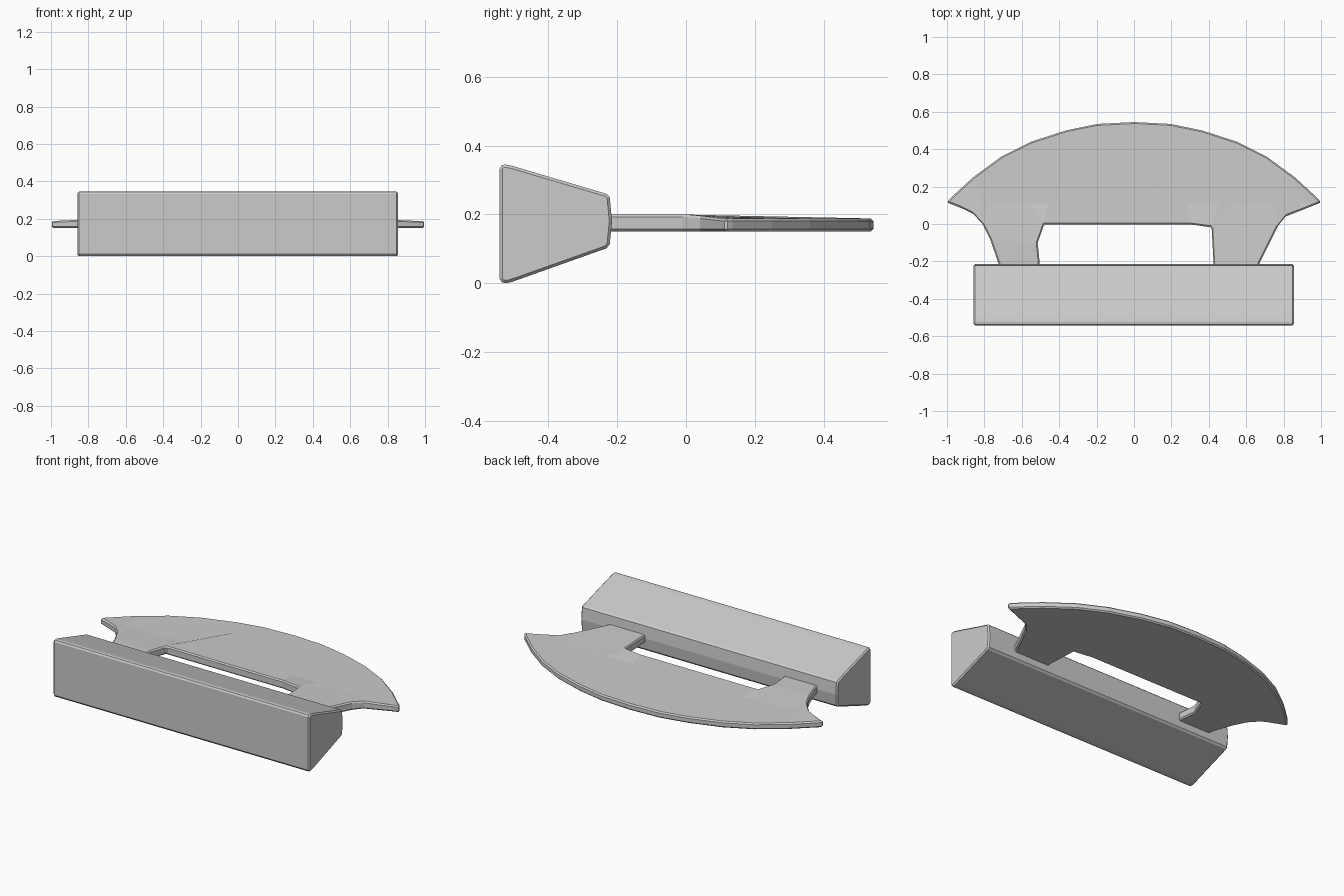
import bpy, bmesh, math

if "Cube" in bpy.data.objects:
    bpy.data.objects.remove(bpy.data.objects["Cube"])


def add_object(name, bm, bevel):
    bmesh.ops.recalc_face_normals(bm, faces=bm.faces[:])
    mesh = bpy.data.meshes.new(name)
    bm.to_mesh(mesh)
    bm.free()
    obj = bpy.data.objects.new(name, mesh)
    bpy.context.collection.objects.link(obj)
    mod = obj.modifiers.new("edge_softening", 'BEVEL')
    mod.width = bevel
    mod.segments = 1
    mod.limit_method = 'ANGLE'
    mod.angle_limit = math.radians(60)
    return obj


def prism(points, direction):
    bm = bmesh.new()
    face = bm.faces.new([bm.verts.new(p) for p in points])
    res = bmesh.ops.extrude_face_region(bm, geom=[face], use_keep_orig=True)
    moved = [g for g in res["geom"] if isinstance(g, bmesh.types.BMVert)]
    bmesh.ops.translate(bm, verts=moved, vec=direction)
    return bm


# Handle: long bar with a trapezoid section, wider toward the front
section = [(-.542, .012), (-.535, .002), (-.522, 0), (-.505, .004),
           (-.232, .101), (-.222, .112), (-.215, .18), (-.222, .251),
           (-.232, .26), (-.505, .341), (-.525, .345), (-.536, .343),
           (-.542, .333)]
add_object("handle", prism([(-.858, y, z) for y, z in section], (1.714, 0, 0)), .008)

# Blade with its two legs: one outline, legs ending inside the handle
half_arc = [(1, .115), (.985, .135), (.86, .25), (.71, .36), (.55, .44),
            (.365, .50), (.195, .535)]
left_leg = [(-.90, .075), (-.86, .055), (-.81, .0), (-.77, -.08), (-.725, -.21),
            (-.725, -.24), (-.505, -.24), (-.505, -.2), (-.515, -.10), (-.48, -.002)]
right_leg = [(.30, -.002), (.415, -.018), (.427, -.24), (.67, -.24), (.67, -.21),
             (.77, -.01), (.81, .04), (.90, .075)]
outline = (half_arc + [(0, .545)] + [(-x, y) for x, y in reversed(half_arc)]
           + left_leg + right_leg)
bm = prism([(x, y, .15) for x, y in outline], (0, 0, .05))
bmesh.ops.triangulate(bm, faces=bm.faces[:])

# Crease lines across the blade, then thin it toward the cutting edge
for y in (0, .11):
    bmesh.ops.bisect_plane(bm, geom=bm.verts[:] + bm.edges[:] + bm.faces[:],
                           plane_co=(0, y, 0), plane_no=(0, 1, 0), dist=.003)
for v in bm.verts:
    if v.co.z > .16:
        v.co.z = .20 - .012 * min(max(v.co.y, 0) / .11, 1)
bmesh.ops.dissolve_limit(bm, angle_limit=math.radians(1),
                         verts=bm.verts[:], edges=bm.edges[:])
add_object("blade", bm, .009)
